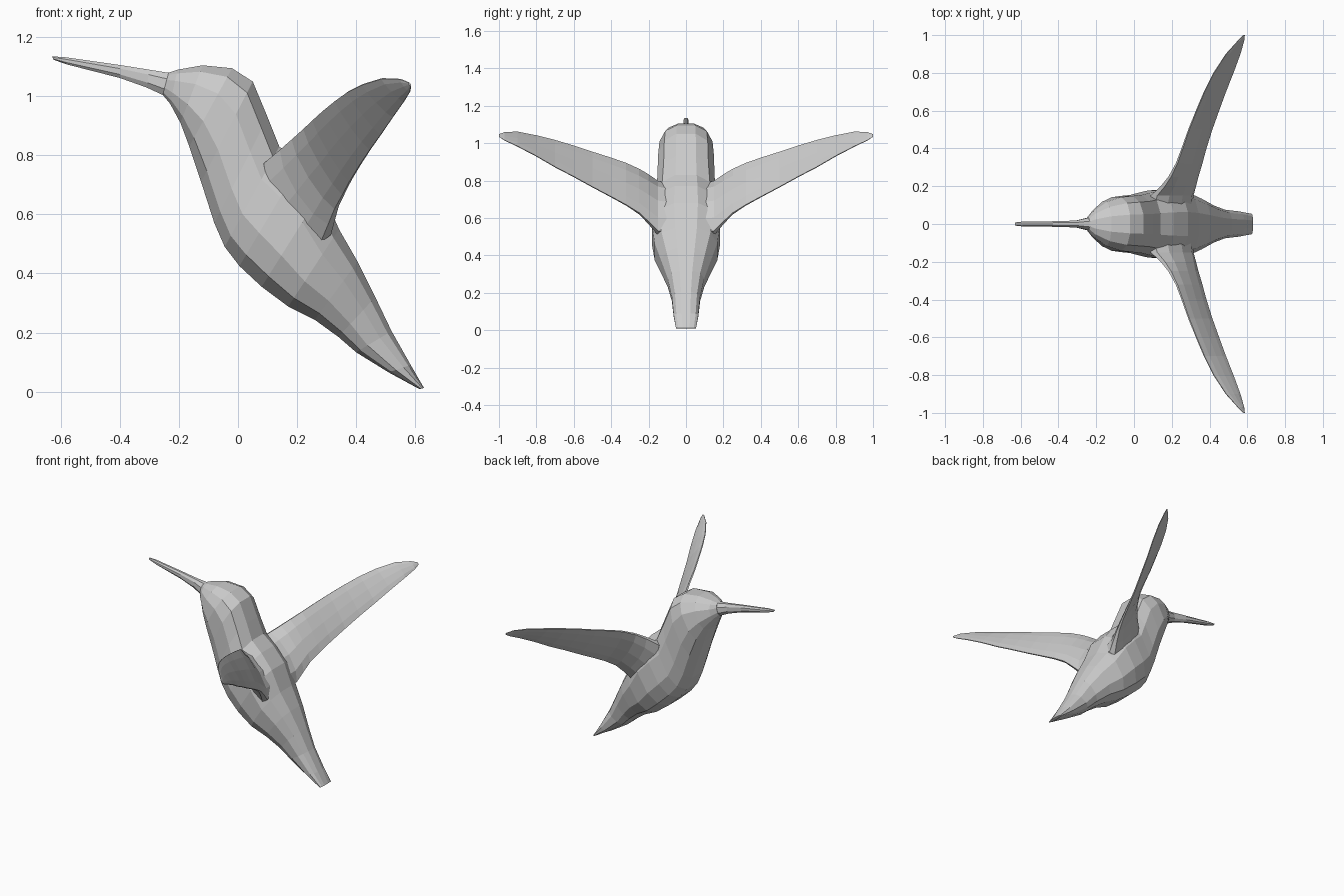
import bpy, bmesh, math
from mathutils import Vector

cube = bpy.data.objects.get("Cube")
if cube:
    bpy.data.objects.remove(cube, do_unlink=True)

grey = bpy.data.materials.new("plain grey")
grey.use_nodes = True
COLOUR = (0.6, 0.6, 0.6, 1.0)
grey.diffuse_color = COLOUR
grey.node_tree.nodes["Principled BSDF"].inputs["Base Color"].default_value = COLOUR


def spow(v, e):
    return math.copysign(abs(v) ** e, v)


def ring(a, b, side, sides, power):
    """Rounded section with its long axis from a to b and half thickness vector side."""
    a, b = Vector(a), Vector(b)
    mid, half = (a + b) / 2, (a - b) / 2
    points = []
    for i in range(sides):
        t = 2 * math.pi * (i + 0.5) / sides
        points.append(mid + half * spow(math.cos(t), power) / spow(math.cos(math.pi / sides), power)
                      + side * spow(math.sin(t), power))
    return points


def loft(name, rings):
    """Skin a closed tube through the rings."""
    bm = bmesh.new()
    loops = [[bm.verts.new(p) for p in r] for r in rings]
    n = len(loops[0])
    for r0, r1 in zip(loops, loops[1:]):
        for i in range(n):
            j = (i + 1) % n
            bm.faces.new((r0[i], r0[j], r1[j], r1[i]))
    bm.faces.new(loops[0])
    bm.faces.new(loops[-1])
    bmesh.ops.recalc_face_normals(bm, faces=bm.faces)
    mesh = bpy.data.meshes.new(name)
    bm.to_mesh(mesh)
    bm.free()
    mesh.materials.append(grey)
    obj = bpy.data.objects.new(name, mesh)
    bpy.context.collection.objects.link(obj)
    return obj


def spine_loft(name, stations, sides, power):
    """Loft along the middle plane: back x, z, belly x, z, half width."""
    return loft(name, [ring((bx, 0, bz), (fx, 0, fz), Vector((0, w, 0)), sides, power)
                       for bx, bz, fx, fz, w in stations])


# Head, trunk and tail
spine_loft("body", [
    (-0.235, 1.080, -0.255, 1.005, 0.035),
    (-0.205, 1.090, -0.230, 0.975, 0.070),
    (-0.120, 1.105, -0.195, 0.910, 0.120),
    (-0.020, 1.095, -0.165, 0.830, 0.146),
    (0.050, 1.050, -0.125, 0.710, 0.153),
    (0.100, 0.930, -0.080, 0.570, 0.158),
    (0.140, 0.830, -0.045, 0.490, 0.168),
    (0.210, 0.770, 0.005, 0.425, 0.182),
    (0.285, 0.680, 0.080, 0.355, 0.188),
    (0.342, 0.550, 0.170, 0.288, 0.172),
    (0.405, 0.440, 0.260, 0.243, 0.138),
    (0.465, 0.320, 0.340, 0.185, 0.100),
    (0.520, 0.205, 0.400, 0.133, 0.078),
    (0.585, 0.090, 0.510, 0.065, 0.068),
    (0.630, 0.012, 0.615, 0.008, 0.055),
], 12, 0.8)

# Long thin beak
spine_loft("beak", [
    (-0.630, 1.135, -0.625, 1.124, 0.009),
    (-0.590, 1.133, -0.580, 1.108, 0.014),
    (-0.400, 1.106, -0.400, 1.062, 0.016),
    (-0.300, 1.090, -0.310, 1.030, 0.020),
    (-0.225, 1.078, -0.245, 1.000, 0.038),
], 8, 0.9)

# Swept wing: y, leading x, z, trailing x, z, half thickness
WING = [
    (0.06, 0.130, 0.795, 0.335, 0.545, 0.075),
    (0.15, 0.150, 0.818, 0.342, 0.550, 0.070),
    (0.20, 0.178, 0.842, 0.342, 0.590, 0.045),
    (0.25, 0.200, 0.865, 0.345, 0.630, 0.028),
    (0.32, 0.228, 0.893, 0.360, 0.670, 0.018),
    (0.40, 0.255, 0.920, 0.380, 0.712, 0.014),
    (0.50, 0.290, 0.952, 0.412, 0.765, 0.012),
    (0.60, 0.330, 0.985, 0.448, 0.820, 0.011),
    (0.70, 0.372, 1.015, 0.485, 0.872, 0.010),
    (0.80, 0.422, 1.040, 0.525, 0.930, 0.009),
    (0.90, 0.487, 1.060, 0.562, 0.982, 0.008),
    (0.97, 0.550, 1.058, 0.582, 1.015, 0.006),
    (1.00, 0.578, 1.047, 0.586, 1.034, 0.003),
]
rings = []
for y, lx, lz, tx, tz, t in WING:
    normal = Vector((lz - tz, 0, tx - lx)).normalized()
    # Keep the upper surface level with the back where the root thickens
    shift = -normal * max(0, t - 0.015)
    rings.append(ring(Vector((lx, y, lz)) + shift, Vector((tx, y, tz)) + shift,
                      normal * t, 10, 1.0))
wings = loft("wings", rings)
mirror = wings.modifiers.new("mirror", "MIRROR")
mirror.use_axis = (False, True, False)
mirror.use_clip = False
